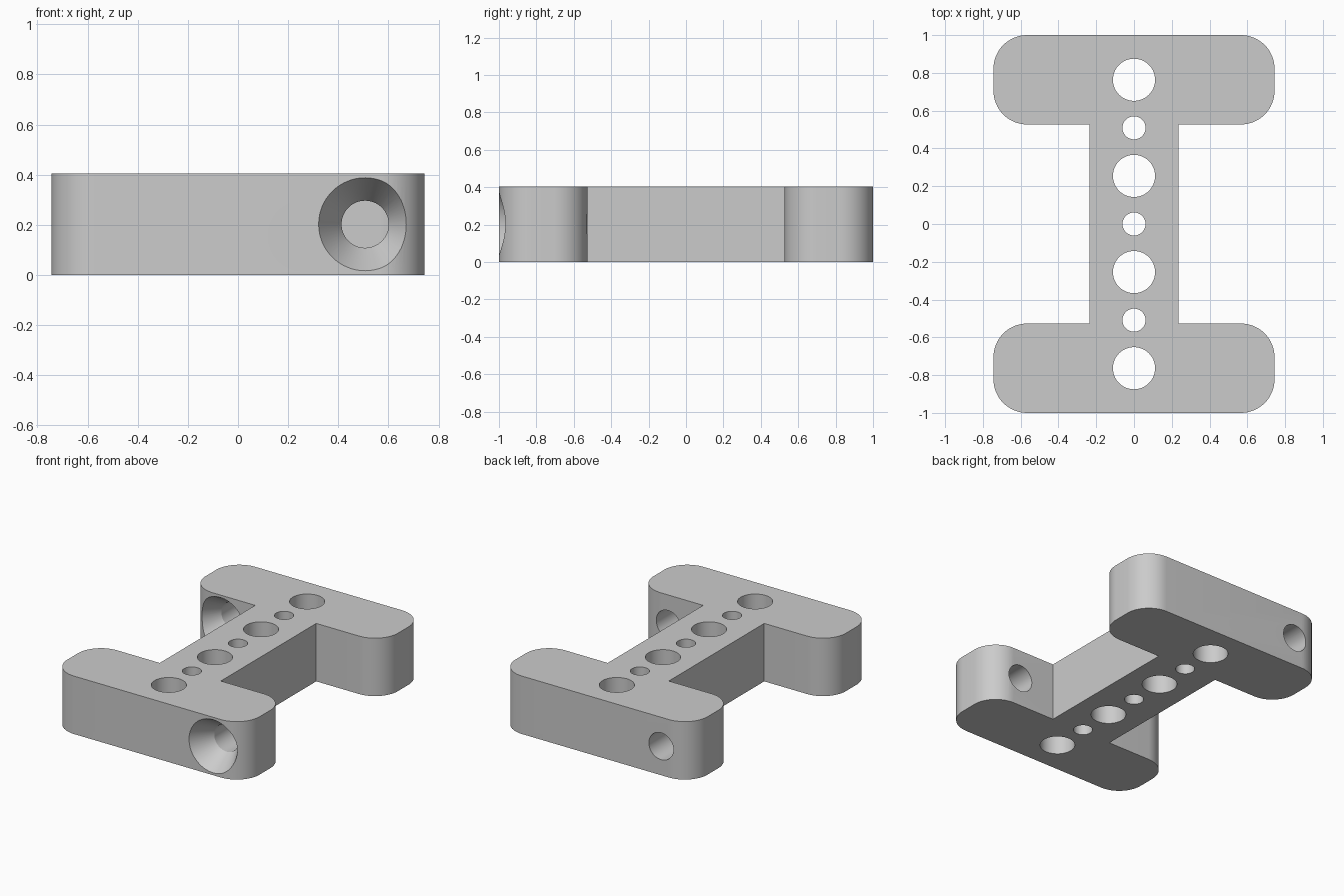
import bpy
import bmesh
import math
from mathutils import Vector

default = bpy.data.objects.get("Cube")
if default:
    bpy.data.objects.remove(default, do_unlink=True)

HEIGHT = 0.405
HALF_WIDTH = 0.744      # half length of the end bars
WEB = 0.236             # half width of the middle web
INNER = 0.527           # inner face of the end bars
CORNER = 0.178          # corner radius of the end bars
HOLE_STEP = 0.2545
BOLT_X = 0.507
BOLT_R = 0.094
SINK_R = 0.1855
SINK_DEPTH = 0.148

grey = bpy.data.materials.new("light_grey")
grey.use_nodes = True
colour = (0.6, 0.6, 0.6, 1)
grey.diffuse_color = colour
grey.node_tree.nodes["Principled BSDF"].inputs["Base Color"].default_value = colour


def add_object(name, bm):
    bmesh.ops.recalc_face_normals(bm, faces=bm.faces)
    mesh = bpy.data.meshes.new(name)
    bm.to_mesh(mesh)
    bm.free()
    mesh.materials.append(grey)
    obj = bpy.data.objects.new(name, mesh)
    bpy.context.collection.objects.link(obj)
    return obj


def make_plate():
    """I-shaped plate with rounded bar ends."""
    quarter = [(WEB, INNER), (HALF_WIDTH, INNER), (HALF_WIDTH, 1)]
    upper = quarter + [(-x, y) for x, y in reversed(quarter)]
    outline = upper + [(-x, -y) for x, y in upper]
    bm = bmesh.new()
    face = bm.faces.new([bm.verts.new((x, y, 0)) for x, y in outline])
    extruded = bmesh.ops.extrude_face_region(bm, geom=[face])["geom"]
    top = [v for v in extruded if isinstance(v, bmesh.types.BMVert)]
    bmesh.ops.translate(bm, verts=top, vec=(0, 0, HEIGHT))
    corners = [e for e in bm.edges
               if abs(e.verts[0].co.z - e.verts[1].co.z) > 0.1
               and abs(e.verts[0].co.x) > WEB + 0.1]
    bmesh.ops.bevel(bm, geom=corners, offset=CORNER, offset_type='OFFSET',
                    segments=16, profile=0.5, affect='EDGES')
    return add_object("i_shaped_plate", bm)


def make_drill(name, origin, axis, steps, sides=64):
    """Round cutter lofted through (distance, radius) steps along an axis."""
    axis = Vector(axis)
    u = axis.orthogonal().normalized()
    w = axis.cross(u)
    angles = [2 * math.pi * i / sides for i in range(sides)]
    bm = bmesh.new()
    rings = [[bm.verts.new(Vector(origin) + axis * t
                           + (u * math.cos(a) + w * math.sin(a)) * r)
              for a in angles] for t, r in steps]
    for low, high in zip(rings, rings[1:]):
        for i in range(sides):
            j = (i + 1) % sides
            bm.faces.new((low[i], low[j], high[j], high[i]))
    bm.faces.new(rings[0])
    bm.faces.new(rings[-1])
    drill = add_object(name, bm)
    drill.hide_render = True
    return drill


plate = make_plate()
drills = []

# Row of alternating large and small holes down the middle
for i in range(-3, 4):
    radius = 0.1115 if i % 2 else 0.061
    drills.append(make_drill("row_drill", (0, i * HOLE_STEP, 0), (0, 0, 1),
                             [(-0.1, radius), (HEIGHT + 0.1, radius)]))

# Countersunk bolt holes through opposite ends of the two bars
lead = 0.05
lead_r = SINK_R + lead * (SINK_R - BOLT_R) / SINK_DEPTH
for x, y in ((BOLT_X, -1), (-BOLT_X, INNER)):
    drills.append(make_drill("bolt_drill", (x, y, HEIGHT / 2), (0, 1, 0),
                             [(-lead, lead_r), (SINK_DEPTH, BOLT_R), (0.6, BOLT_R)]))

# Cut the holes, then discard the cutters
bpy.ops.object.select_all(action='DESELECT')
plate.select_set(True)
bpy.context.view_layer.objects.active = plate
for drill in drills:
    cut = plate.modifiers.new("hole", 'BOOLEAN')
    cut.operation = 'DIFFERENCE'
    cut.solver = 'EXACT'
    cut.object = drill
    bpy.ops.object.modifier_apply(modifier=cut.name)
    bpy.data.objects.remove(drill, do_unlink=True)

bpy.ops.object.shade_smooth_by_angle(angle=math.radians(25))
